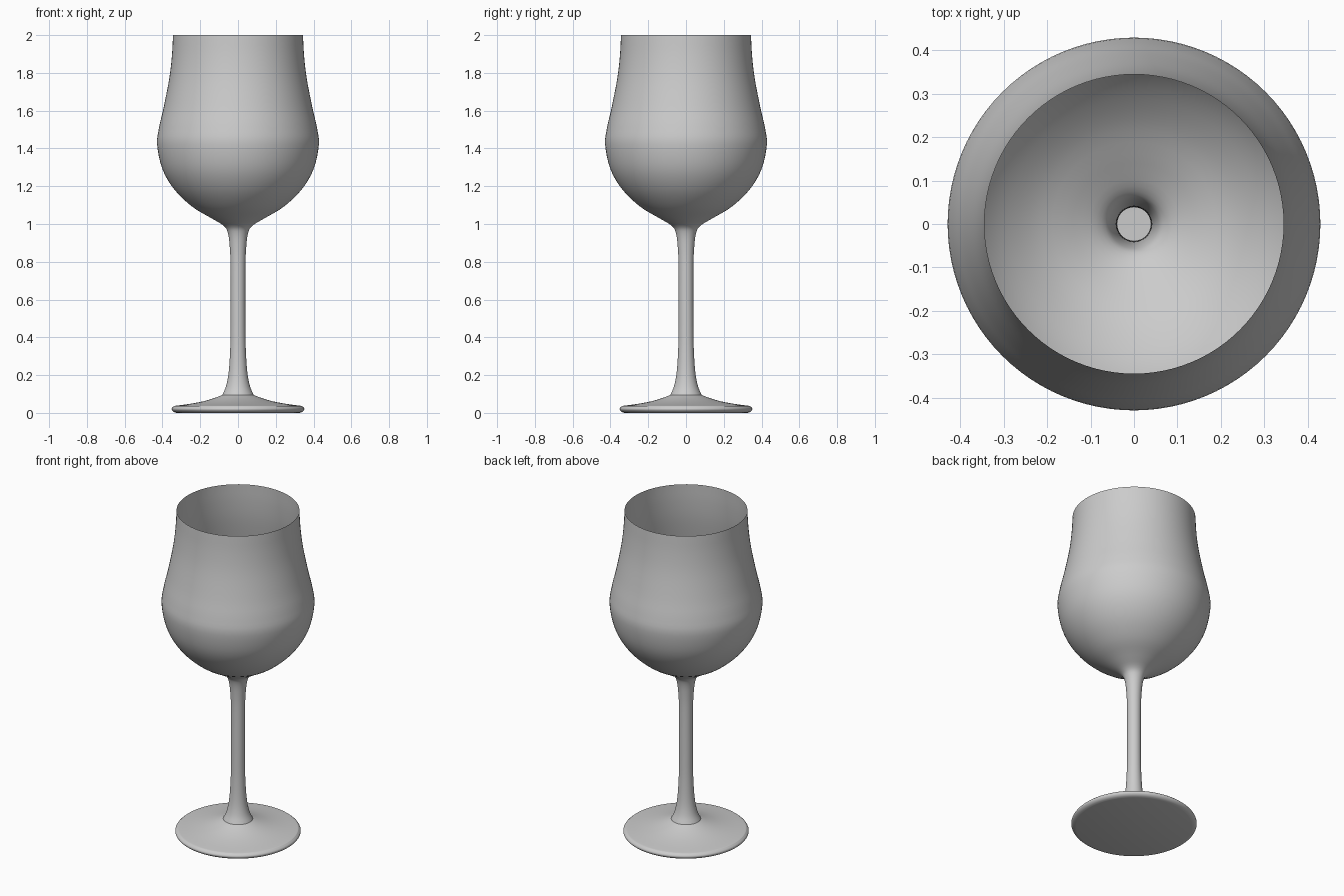
import bpy
import bmesh
from math import tau
from mathutils import Matrix, Vector

SEGMENTS = 96

cube = bpy.data.objects.get("Cube")
if cube:
    bpy.data.objects.remove(cube, do_unlink=True)

glass = bpy.data.materials.new("pale grey")
glass.use_nodes = True
grey = (0.6, 0.6, 0.6, 1)
glass.diffuse_color = grey
glass.node_tree.nodes["Principled BSDF"].inputs["Base Color"].default_value = grey


def smooth_profile(points, steps):
    """Run a spline through (radius, height) points."""
    pts = [Vector(p) for p in points]
    pts = [2 * pts[0] - pts[1]] + pts + [2 * pts[-1] - pts[-2]]
    result = []
    for a, b, c, d in zip(pts, pts[1:], pts[2:], pts[3:]):
        for i in range(steps):
            t = i / steps
            m, n = (c - a) / 2, (d - b) / 2
            result.append(b + m * t + (3 * (c - b) - 2 * m - n) * t**2
                          + (2 * (b - c) + m + n) * t**3)
    return result + [pts[-2]]


def lathe(name, profile, closed_bottom=False):
    """Turn a bottom-to-top profile about z into a thin shell."""
    bm = bmesh.new()
    rings = []
    for radius, height in profile:
        rings.append([bm.verts.new(Matrix.Rotation(tau * i / SEGMENTS, 3, "Z")
                                   @ Vector((radius, 0, height)))
                      for i in range(SEGMENTS)])
    for low, high in zip(rings, rings[1:]):
        for i in range(SEGMENTS):
            j = (i + 1) % SEGMENTS
            bm.faces.new((low[i], low[j], high[j], high[i]))
    if closed_bottom:
        bm.faces.new(reversed(rings[0]))
    mesh = bpy.data.meshes.new(name)
    bm.to_mesh(mesh)
    bm.free()
    mesh.materials.append(glass)
    obj = bpy.data.objects.new(name, mesh)
    bpy.context.collection.objects.link(obj)
    bpy.ops.object.select_all(action="DESELECT")
    obj.select_set(True)
    bpy.context.view_layer.objects.active = obj
    bpy.ops.object.shade_smooth_by_angle()
    return obj


# Hollow stem flaring into the open bowl
lathe("bowl_and_stem", smooth_profile([
    (0.083, 0.095), (0.064, 0.14), (0.05, 0.21), (0.042, 0.32), (0.039, 0.45),
    (0.039, 0.75), (0.043, 0.87), (0.053, 0.95), (0.075, 0.99),
    (0.14, 1.03), (0.24, 1.09), (0.335, 1.18), (0.4, 1.29), (0.428, 1.42),
    (0.418, 1.51), (0.393, 1.62), (0.364, 1.77), (0.35, 1.89), (0.344, 2.0),
], 4))

# Foot: flat underside, rounded edge, shallow slope up to the stem
edge = [(0.325, 0), (0.34, 0.005), (0.35, 0.015), (0.35, 0.025), (0.34, 0.035)]
slope = [(0.33, 0.038), (0.26, 0.047), (0.19, 0.06), (0.13, 0.077), (0.083, 0.095)]
lathe("foot", smooth_profile(edge + slope, 3), closed_bottom=True)
